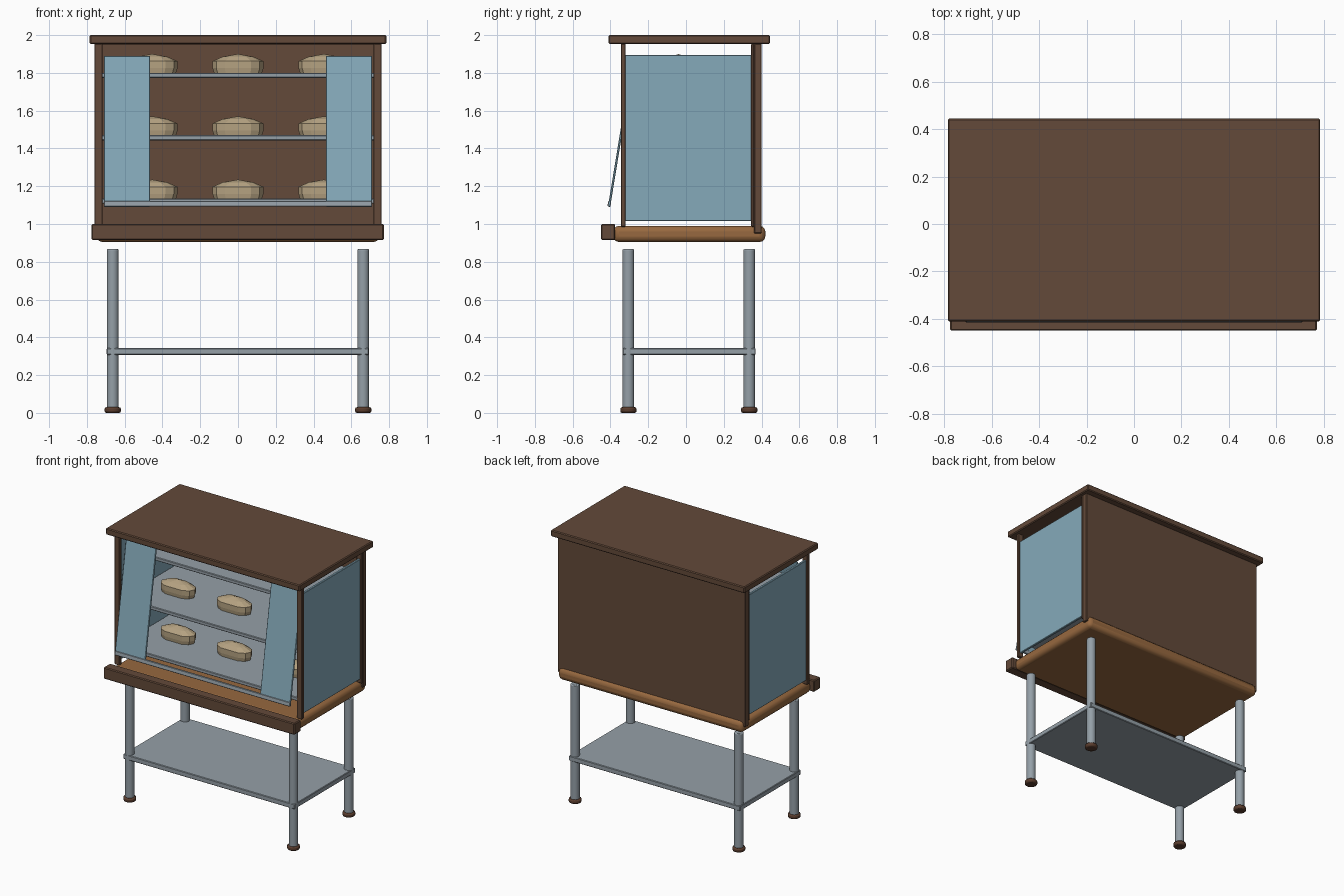
import bpy, bmesh, math

old = bpy.data.objects.get("Cube")
if old:
    bpy.data.objects.remove(old, do_unlink=True)


def material(name, rgb):
    m = bpy.data.materials.new(name)
    m.use_nodes = True
    m.diffuse_color = (*rgb, 1)
    m.node_tree.nodes["Principled BSDF"].inputs["Base Color"].default_value = (*rgb, 1)
    return m


dark_wood = material("dark wood", (0.125, 0.067, 0.041))
light_wood = material("light wood", (0.31, 0.14, 0.05))
glass = material("blue glass", (0.235, 0.40, 0.49))
steel = material("grey steel", (0.30, 0.35, 0.39))
crust = material("bread crust", (0.46, 0.36, 0.22))
foot_brown = material("foot brown", (0.10, 0.045, 0.026))


def finish(name, bm, mat, bevel=0, segments=1, smooth=False):
    bmesh.ops.recalc_face_normals(bm, faces=bm.faces)
    mesh = bpy.data.meshes.new(name)
    bm.to_mesh(mesh)
    bm.free()
    mesh.materials.append(mat)
    ob = bpy.data.objects.new(name, mesh)
    bpy.context.collection.objects.link(ob)
    if bevel:
        mod = ob.modifiers.new("bevel", 'BEVEL')
        mod.width = bevel
        mod.segments = segments
    if smooth:
        bpy.ops.object.select_all(action='DESELECT')
        ob.select_set(True)
        bpy.context.view_layer.objects.active = ob
        bpy.ops.object.shade_smooth_by_angle(angle=math.radians(40))
    return ob


def box(name, x, y, z, mat, bevel=0.004, segments=1, smooth=False):
    """Box from (min, max) ranges, with its origin at its centre."""
    bm = bmesh.new()
    bmesh.ops.create_cube(bm, size=1)
    bmesh.ops.scale(bm, verts=bm.verts, vec=[r[1] - r[0] for r in (x, y, z)])
    ob = finish(name, bm, mat, bevel, segments, smooth)
    ob.location = [(r[0] + r[1]) / 2 for r in (x, y, z)]
    return ob


def cylinder(name, x, y, z, radius, mat, bevel):
    bm = bmesh.new()
    bmesh.ops.create_cone(bm, cap_ends=True, segments=20, radius1=radius,
                          radius2=radius, depth=z[1] - z[0])
    ob = finish(name, bm, mat, 0, 1, True)
    mod = ob.modifiers.new("bevel", 'BEVEL')
    mod.width, mod.segments, mod.limit_method = bevel, 2, 'ANGLE'
    ob.location = (x, y, (z[0] + z[1]) / 2)


def sides(side, lo, hi):
    return (lo, hi) if side > 0 else (-hi, -lo)


# Cabinet body
box("roof", (-0.785, 0.785), (-0.41, 0.445), (1.953, 2.0), dark_wood, 0.006)
box("back_panel", (-0.76, 0.76), (0.36, 0.40), (0.95, 1.955), dark_wood)
box("base_tray", (-0.748, 0.748), (-0.385, 0.42), (0.905, 0.99), light_wood, 0.03, 3, True)
box("front_rail", (-0.775, 0.772), (-0.45, -0.375), (0.915, 1.0), dark_wood, 0.006)

for side, word in ((1, "left"), (-1, "right")):
    x = sides(side, 0.717, 0.76)
    box(word + "_front_post", x, (-0.345, -0.32), (0.985, 1.955), dark_wood)
    box(word + "_back_post", x, (0.345, 0.362), (0.985, 1.955), dark_wood)
    box(word + "_side_glass", sides(side, 0.73, 0.748), (-0.322, 0.348),
        (1.015, 1.895), glass, 0.003)

# Tilted front glass and its lower runner
tilt = math.radians(9.3)
for side, word in ((1, "left"), (-1, "right")):
    pane = box(word + "_front_glass", sides(side, 0.465, 0.71), (-0.348, -0.336),
               (1.086, 1.894), glass, 0.003)
    pane.rotation_euler.x = -tilt
runner = box("front_glass_runner", (-0.71, 0.71), (-0.414, -0.398), (1.092, 1.122), steel, 0.003)
runner.rotation_euler.x = -tilt


def loaf(name, x, y, z):
    """Faceted loaf: pointed outline, upright sides and a low domed top."""
    half = [(0.135, 0), (0.115, 0.038), (0.07, 0.06)]
    outline = half + [(-a, b) for a, b in reversed(half)]
    outline += [(-a, -b) for a, b in half[1:]] + [(a, -b) for a, b in reversed(half[1:])]
    bm = bmesh.new()
    rings = [[bm.verts.new((a * s, b * s, h)) for a, b in outline]
             for s, h in ((0.94, 0), (1, 0.025), (1, 0.062), (0.6, 0.086))]
    n = len(outline)
    for low, high in zip(rings, rings[1:]):
        for i in range(n):
            bm.faces.new((low[i], low[(i + 1) % n], high[(i + 1) % n], high[i]))
    bm.faces.new(rings[0])
    top = bm.verts.new((0, 0, 0.1))
    for i in range(n):
        bm.faces.new((rings[-1][i], rings[-1][(i + 1) % n], top))
    finish(name, bm, crust).location = (x, y, z)


# Display shelves with loaves
for level, z, front in (("bottom", 1.135, -0.34), ("middle", 1.47, -0.31), ("top", 1.80, -0.24)):
    box(level + "_shelf", (-0.728, 0.728), (front, 0.358), (z - 0.027, z), steel)
    for place, x in (("right", -0.455), ("centre", 0), ("left", 0.455)):
        loaf(f"{level}_{place}_loaf", x, -0.04, z)

# Stand
box("stand_shelf", (-0.695, 0.692), (-0.335, 0.368), (0.307, 0.343), steel)
for side, word in ((1, "left"), (-1, "right")):
    for end, y in (("front", -0.305), ("back", 0.335)):
        cylinder(f"{word}_{end}_leg", side * 0.663, y, (0.01, 0.867), 0.031, steel, 0.006)
        cylinder(f"{word}_{end}_foot", side * 0.663, y, (0, 0.03), 0.043, foot_brown, 0.009)
